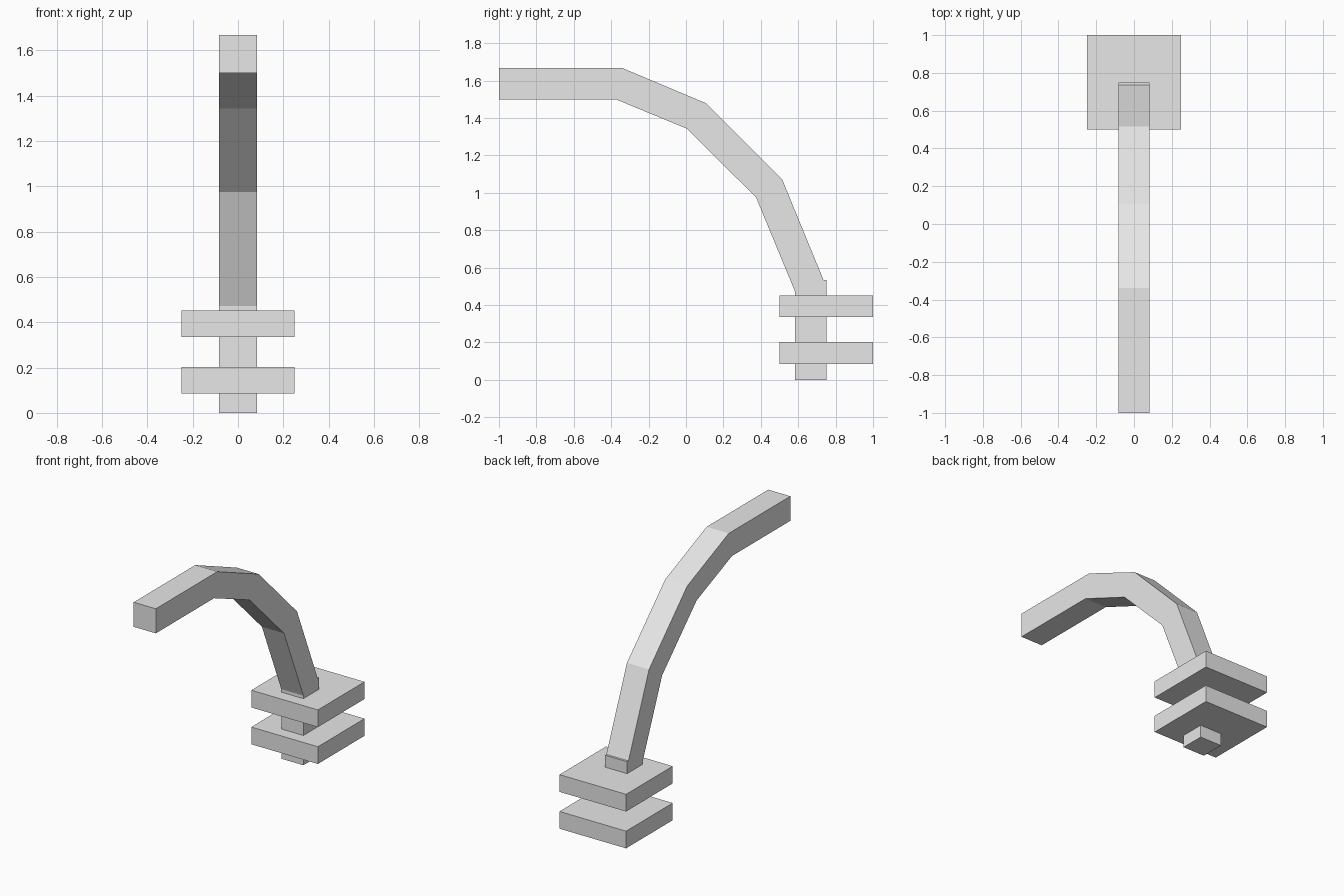
import bpy
import bmesh

cube = bpy.data.objects.get("Cube")
if cube:
    bpy.data.objects.remove(cube, do_unlink=True)

grey = bpy.data.materials.new("light_grey")
grey.use_nodes = True
colour = (0.8, 0.8, 0.8, 1)
grey.diffuse_color = colour
grey.node_tree.nodes["Principled BSDF"].inputs["Base Color"].default_value = colour


def extrude_profile(name, profile, half_width):
    """Extrude a closed (y, z) profile symmetrically along x."""
    bm = bmesh.new()
    face = bm.faces.new([bm.verts.new((-half_width, y, z)) for y, z in profile])
    result = bmesh.ops.extrude_face_region(bm, geom=[face])
    verts = [v for v in result["geom"] if isinstance(v, bmesh.types.BMVert)]
    bmesh.ops.translate(bm, vec=(2 * half_width, 0, 0), verts=verts)
    bmesh.ops.recalc_face_normals(bm, faces=bm.faces)
    mesh = bpy.data.meshes.new(name)
    bm.to_mesh(mesh)
    bm.free()
    mesh.materials.append(grey)
    obj = bpy.data.objects.new(name, mesh)
    bpy.context.collection.objects.link(obj)
    return obj


def box(name, half_width, y0, y1, z0, z1):
    return extrude_profile(name, [(y0, z0), (y1, z0), (y1, z1), (y0, z1)], half_width)


BEAM = 0.083

# Upright post and the two square plates around it
box("post", BEAM, 0.583, 0.75, 0, 0.533)
box("lower_plate", 0.25, 0.5, 1.0, 0.085, 0.202)
box("upper_plate", 0.25, 0.5, 1.0, 0.335, 0.452)

# Bent arm, its end sunk into the post
outer = [(-1, 1.667), (-0.34, 1.667), (0.105, 1.48), (0.515, 1.07), (0.737, 0.53)]
inner = [(-1, 1.5), (-0.375, 1.5), (0.005, 1.343), (0.375, 0.975), (0.584, 0.47)]
extrude_profile("bent_arm", outer + inner[::-1], BEAM)
